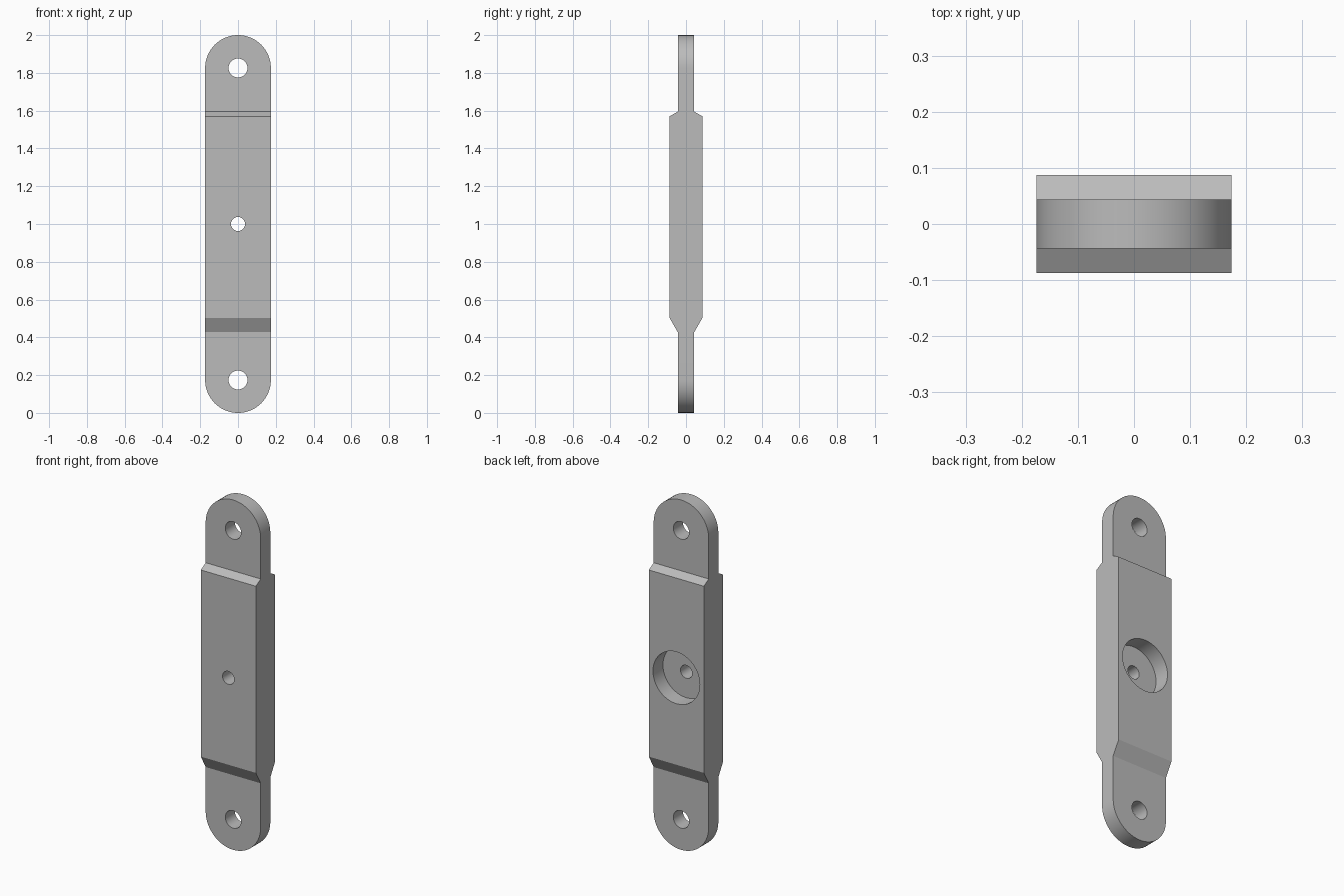
import bpy, bmesh
from math import radians, sin, cos, pi
from mathutils import Vector

cube = bpy.data.objects.get("Cube")
if cube:
    bpy.data.objects.remove(cube, do_unlink=True)

HALF_W = 0.174          # half width, also the end radius
LUG, BODY = 0.0435, 0.087   # half thicknesses
LOW, HIGH = HALF_W, 2 - HALF_W   # end hole heights

grey = bpy.data.materials.new("grey metal")
grey.use_nodes = True
colour = (0.5, 0.5, 0.5, 1)
grey.diffuse_color = colour
grey.node_tree.nodes["Principled BSDF"].inputs["Base Color"].default_value = colour


def prism(name, outline, sweep):
    """Extrude a closed outline along the sweep vector."""
    bm = bmesh.new()
    face = bm.faces.new([bm.verts.new(p) for p in outline])
    grown = bmesh.ops.extrude_face_region(bm, geom=[face])["geom"]
    bmesh.ops.translate(bm, vec=Vector(sweep),
                        verts=[g for g in grown if isinstance(g, bmesh.types.BMVert)])
    bmesh.ops.recalc_face_normals(bm, faces=bm.faces)
    mesh = bpy.data.meshes.new(name)
    bm.to_mesh(mesh)
    bm.free()
    mesh.materials.append(grey)
    obj = bpy.data.objects.new(name, mesh)
    bpy.context.collection.objects.link(obj)
    return obj


def arc(z, radius, y, start=0, end=2 * pi, steps=48, closed=True):
    count = steps if closed else steps + 1
    angles = [start + (end - start) * i / steps for i in range(count)]
    return [(radius * cos(a), y, z + radius * sin(a)) for a in angles]


def combine(target, tool, operation):
    bpy.context.view_layer.objects.active = target
    mod = target.modifiers.new("cut", 'BOOLEAN')
    mod.object, mod.operation, mod.solver = tool, operation, 'EXACT'
    bpy.ops.object.modifier_apply(modifier=mod.name)
    bpy.data.objects.remove(tool, do_unlink=True)


# Thick body with thin lugs, from its side profile
side = [(LUG, -0.1), (LUG, 0.427), (BODY, 0.503), (BODY, 1.57), (LUG, 1.595), (LUG, 2.1)]
outline = [(-0.3, y, z) for y, z in side] + [(-0.3, -y, z) for y, z in reversed(side)]
link = prism("link_bar", outline, (0.6, 0, 0))

# Round-ended front outline
ends = (arc(HIGH, HALF_W, -0.2, 0, pi, 32, False)
        + arc(LOW, HALF_W, -0.2, pi, 2 * pi, 32, False))
combine(link, prism("end_outline", ends, (0, 0.4, 0)), 'INTERSECT')

# Through holes, then the round pocket in the back
for z, radius in ((LOW, 0.05), (1, 0.037), (HIGH, 0.05)):
    combine(link, prism("hole_cutter", arc(z, radius, -0.2), (0, 0.4, 0)), 'DIFFERENCE')
combine(link, prism("pocket_cutter", arc(1, 0.148, BODY - 0.09), (0, 0.2, 0)), 'DIFFERENCE')

bpy.ops.object.select_all(action='DESELECT')
link.select_set(True)
bpy.context.view_layer.objects.active = link
bpy.ops.object.shade_smooth_by_angle(angle=radians(28))
